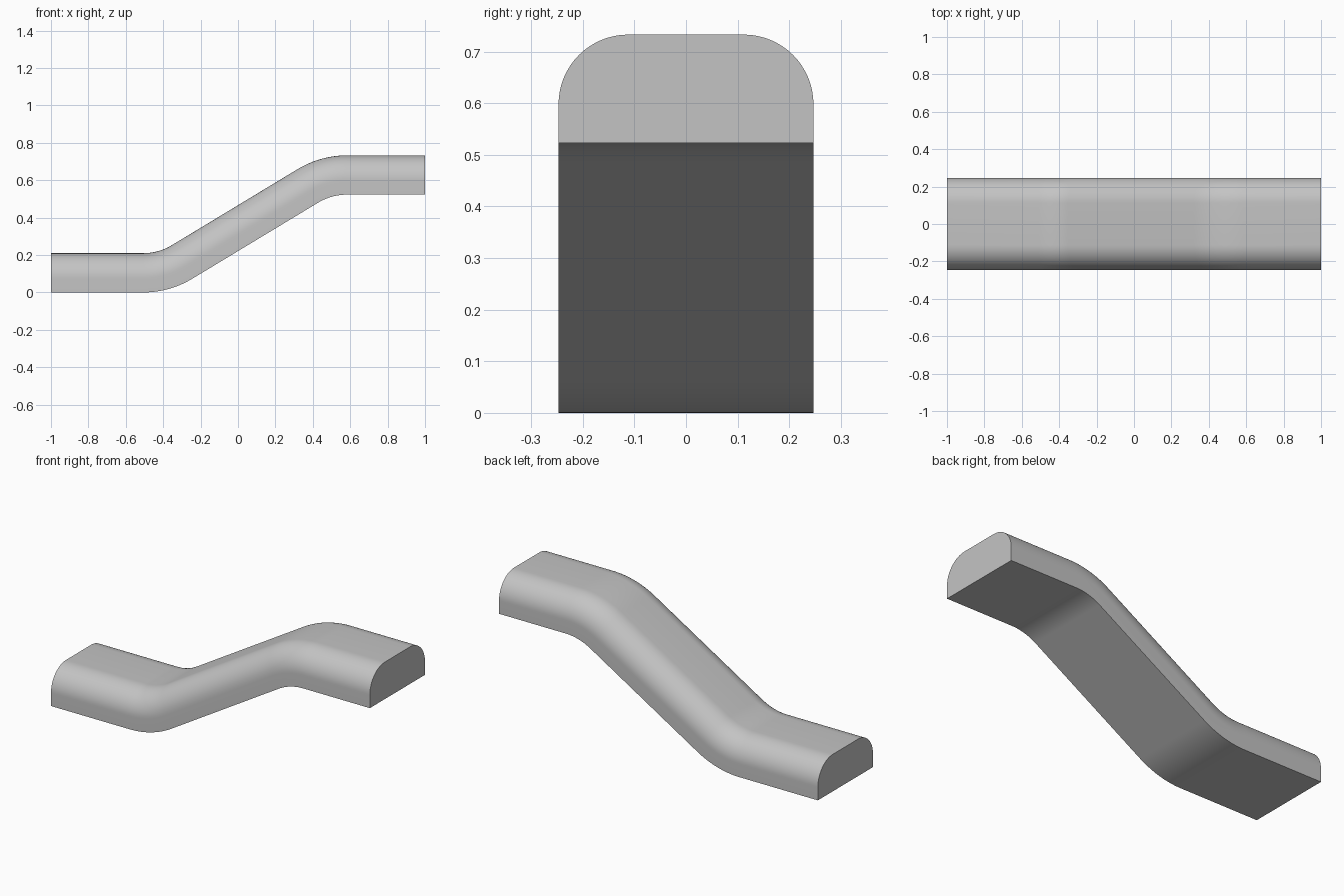
import bpy, bmesh
from math import sin, cos, pi, radians

cube = bpy.data.objects.get("Cube")
if cube:
    bpy.data.objects.remove(cube, do_unlink=True)

HALF_WIDTH, HEIGHT, CORNER = 0.247, 0.21, 0.135
RISE, SLOPE = 0.523, radians(31.2)
OUTER, INNER = 0.51, 0.30
LOWER_X, UPPER_X = -0.508, 0.583
STEPS = 16

# Cross-section: flat base, straight sides, rounded top corners
profile = [(-HALF_WIDTH, 0), (HALF_WIDTH, 0)]
for side, start in ((1, 0), (-1, pi / 2)):
    for i in range(STEPS + 1):
        a = start + pi / 2 * i / STEPS
        profile.append((side * (HALF_WIDTH - CORNER) + CORNER * cos(a),
                        HEIGHT - CORNER + CORNER * sin(a)))

# Path of the base line: level, bend up, slope, bend back, level
angles = [SLOPE * i / STEPS for i in range(STEPS + 1)]
path = [(-1, 0, 0)]
path += [(LOWER_X + OUTER * sin(a), OUTER * (1 - cos(a)), a) for a in angles]
path += [(UPPER_X - INNER * sin(a), RISE - INNER * (1 - cos(a)), a)
         for a in reversed(angles)]
path.append((1, RISE, 0))

# Sweep the section along the path and cap both ends
bm = bmesh.new()
rings = [[bm.verts.new((x - h * sin(a), y, z + h * cos(a))) for y, h in profile]
         for x, z, a in path]
count = len(profile)
for r, s in zip(rings, rings[1:]):
    for i in range(count):
        j = (i + 1) % count
        bm.faces.new((r[i], r[j], s[j], s[i]))
bm.faces.new(rings[0])
bm.faces.new(rings[-1])
bmesh.ops.recalc_face_normals(bm, faces=bm.faces)

mesh = bpy.data.meshes.new("duct_offset")
bm.to_mesh(mesh)
bm.free()
duct = bpy.data.objects.new("duct_offset", mesh)
bpy.context.collection.objects.link(duct)

# Plain grey material
grey = bpy.data.materials.new("light grey")
grey.use_nodes = True
color = (0.55, 0.55, 0.55, 1)
grey.diffuse_color = color
grey.node_tree.nodes["Principled BSDF"].inputs["Base Color"].default_value = color
mesh.materials.append(grey)

# Smooth bends with crisp base edges and ends
bpy.ops.object.select_all(action="DESELECT")
duct.select_set(True)
bpy.context.view_layer.objects.active = duct
bpy.ops.object.shade_smooth_by_angle(angle=radians(30))
